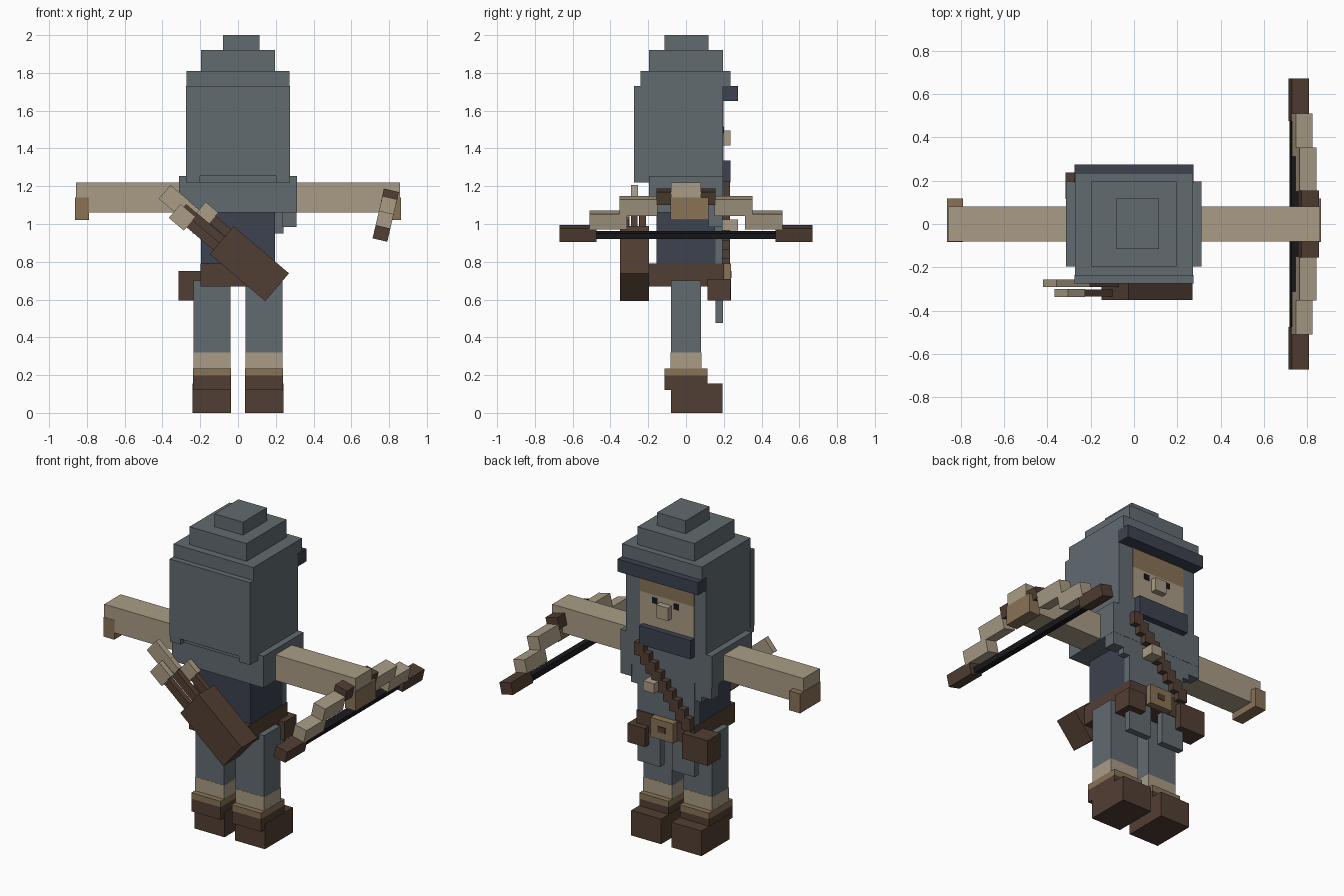
import bpy, math
from mathutils import Matrix, Vector

if "Cube" in bpy.data.objects:
    bpy.data.objects.remove(bpy.data.objects["Cube"])


def mat(name, rgb):
    m = bpy.data.materials.new(name)
    m.diffuse_color = (*rgb, 1)
    m.use_nodes = True
    m.node_tree.nodes["Principled BSDF"].inputs["Base Color"].default_value = m.diffuse_color
    return m


GREY = mat("slate_grey_cloth", (0.122, 0.147, 0.163))
CREAM = mat("cream", (0.40, 0.335, 0.24))
NAVY = mat("dark_navy", (0.045, 0.054, 0.08))
BROWN = mat("leather_brown", (0.083, 0.049, 0.033))
TAN = mat("tan", (0.25, 0.17, 0.094))
BLACK = mat("black", (0.01, 0.01, 0.012))

FACES = [(0, 3, 2, 1), (4, 5, 6, 7), (0, 1, 5, 4), (1, 2, 6, 5), (2, 3, 7, 6), (3, 0, 4, 7)]


def box(name, x, y, z, m, frame=None):
    """Box from (min, max) ranges, optionally moved by a frame matrix."""
    v = [Vector((x[i], y[j], z[k])) for k in (0, 1)
         for i, j in ((0, 0), (1, 0), (1, 1), (0, 1))]
    if frame:
        v = [frame @ p for p in v]
    me = bpy.data.meshes.new(name)
    me.from_pydata([p[:] for p in v], [], FACES)
    me.materials.append(m)
    ob = bpy.data.objects.new(name, me)
    bpy.context.collection.objects.link(ob)
    return ob


def pair(name, x, y, z, m):
    """The same box on both sides of x = 0."""
    box(name + "_right", x, y, z, m)
    box(name + "_left", (-x[1], -x[0]), y, z, m)


# Hood
box("hood", (-.273, .273), (-.24, .195), (1.22, 1.81), GREY)
box("hood_back", (-.275, .275), (-.275, -.235), (1.255, 1.73), GREY)
pair("hood_back_corner", (.2, .274), (-.274, -.235), (1.22, 1.26), GREY)
box("hood_front_lip", (-.273, .273), (.19, .235), (1.73, 1.81), GREY)
box("hood_tier", (-.195, .195), (-.195, .195), (1.81, 1.92), GREY)
box("hood_tip", (-.08, .115), (-.115, .118), (1.92, 2.0), GREY)
box("hood_brim", (-.275, .275), (.19, .275), (1.652, 1.73), NAVY)

# Face
box("face", (-.195, .175), (.19, .198), (1.33, 1.53), CREAM)
box("hair", (-.195, .175), (.19, .198), (1.53, 1.652), TAN)
pair("eye", (.055, .092), (.19, .202), (1.48, 1.515), BLACK)
box("nose", (-.04, .04), (.19, .235), (1.415, 1.495), CREAM)
box("scarf", (-.195, .155), (.19, .235), (1.22, 1.335), NAVY)

# Torso and cape
box("torso", (-.195, .195), (-.155, .156), (.7, 1.1), NAVY)
box("cape", (-.313, .312), (-.195, .195), (1.06, 1.255), GREY)
box("tabard", (-.195, .195), (.15, .194), (.78, 1.07), GREY)
pair("cape_lappet", (.235, .311), (.12, .194), (.985, 1.07), GREY)
pair("cape_lappet_inner", (.19, .24), (.15, .193), (.95, 1.07), GREY)
pair("tabard_tail", (.04, .195), (.155, .195), (.477, .68), GREY)

# Belt, buckle, pouches
box("belt", (-.198, .198), (-.196, .2), (.67, .79), BROWN)
box("buckle", (-.078, .078), (.19, .237), (.67, .79), TAN)
box("buckle_slot", (-.025, .025), (.23, .241), (.715, .75), BROWN)
box("large_pouch", (-.315, -.14), (.115, .238), (.595, .75), BROWN)
box("small_pouch", (.115, .236), (.115, .236), (.595, .71), BROWN)

# Stepped strap across the chest
STEPS = 9
for i in range(STEPS):
    cx, cz = .16 - i * .04, 1.185 - i * .047
    box(f"strap_step_{i}", (cx - .032, cx + .032), (.19, .234), (cz - .039, cz + .039), BROWN)
box("strap_clasp", (.025, .1), (.19, .275), (.965, 1.025), CREAM)

# Arms and hands
pair("arm", (.3, .858), (-.08, .08), (1.062, 1.22), CREAM)
pair("hand", (.788, .862), (-.082, .118), (1.02, 1.14), TAN)

# Legs and boots
pair("leg", (.04, .235), (-.08, .08), (.32, .7), GREY)
pair("leg_wrap", (.039, .236), (-.081, .081), (.23, .32), CREAM)
pair("boot_trim", (.038, .238), (-.115, .115), (.198, .235), TAN)
pair("boot_cuff", (.038, .238), (-.115, .115), (.12, .198), BROWN)
pair("boot_foot", (.036, .24), (-.08, .192), (0, .155), BROWN)

# Quiver and arrows, tilted across the back (local z runs towards the opening)
quiver = Matrix.Translation((.06, 0, .79)) @ Matrix.Rotation(math.radians(-49.7), 4, 'Y')
box("quiver", (-.097, .097), (-.35, -.196), (-.193, .193), BROWN, quiver)
for n, cx, cy, lo, hi in (("a", 0, -.273, .46, .588), ("b", -.043, -.318, .378, .482),
                          ("c", .052, -.23, .3, .388)):
    box("arrow_feather_" + n, (cx - .048, cx + .048), (cy - .018, cy + .018), (lo, hi), CREAM, quiver)
    box("arrow_shaft_" + n, (cx - .025, cx + .025), (cy - .017, cy + .017), (.18, lo), BROWN, quiver)
box("arrow_neck_a", (-.046, .046), (-.29, -.256), (.385, .462), CREAM, quiver)

# Bow, leaning outwards in the right hand (local z runs from string to grip)
bow = Matrix.Translation((.7515, 0, .915)) @ Matrix.Rotation(math.radians(13), 4, 'Y')
box("bow_grip", (-.041, .041), (-.155, .155), (.2, .27), BROWN, bow)
box("bow_string", (-.036, .014), (-.475, .475), (.008, .04), BLACK, bow)
for side, s in (("front", -1), ("back", 1)):
    for part, a, b, lo, hi, m in (("inner_limb", .15, .352, .14, .23, CREAM),
                                  ("outer_limb", .312, .51, .067, .15, CREAM),
                                  ("tip", .475, .67, 0, .072, BROWN)):
        box(f"bow_{part}_{side}", (-.04, .04), tuple(sorted((s * a, s * b))), (lo, hi), m, bow)
